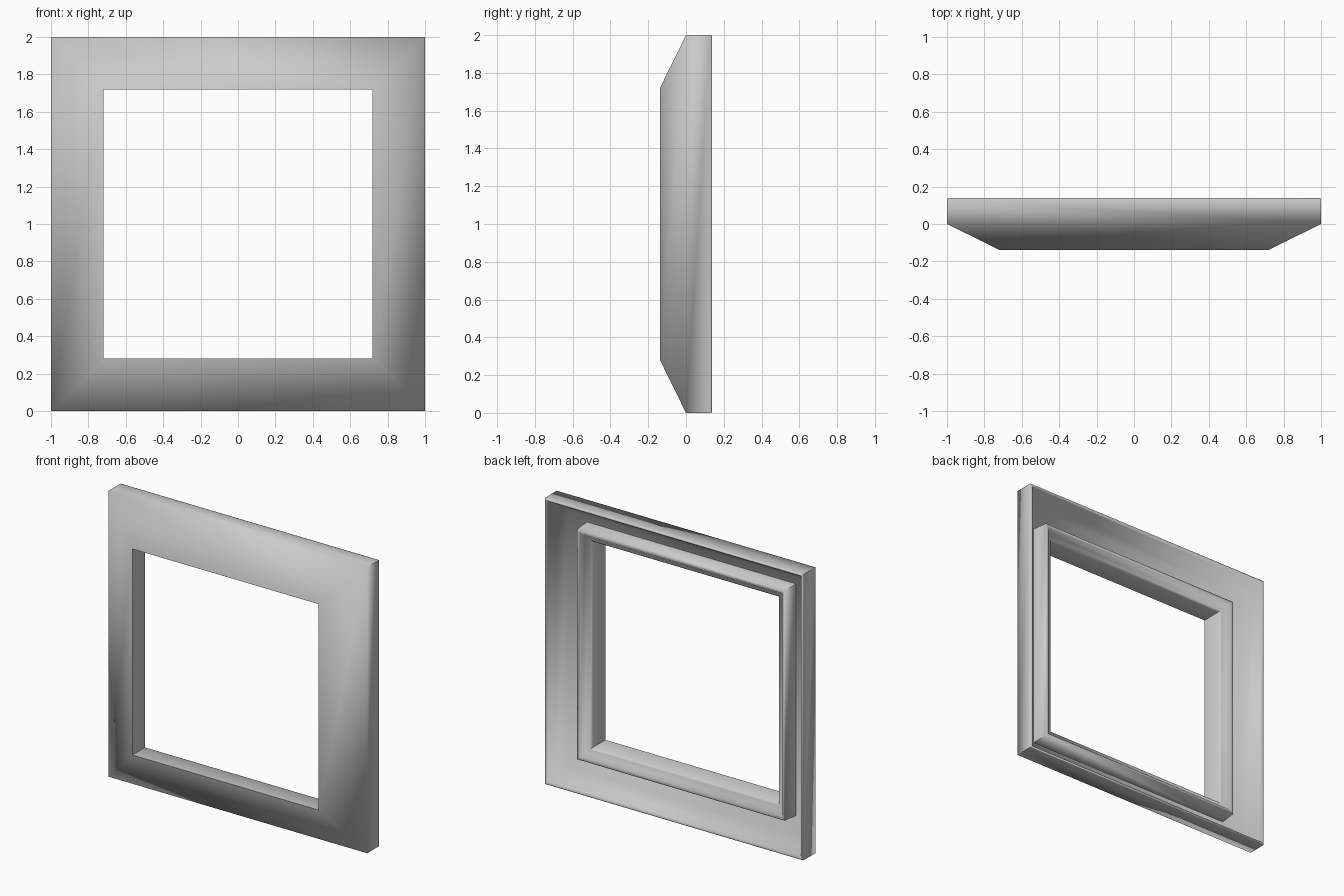
import bpy, bmesh, math

if "Cube" in bpy.data.objects:
    bpy.data.objects.remove(bpy.data.objects["Cube"])

# Moulding cross-section: (distance inward from the outer edge, y depth)
profile = [
    (0.0, 0.0),                                    # outer front edge
    (0.0, 0.13), (0.004, 0.138), (0.012, 0.138),   # outer side and thin back rim
    (0.022, 0.125), (0.05, 0.065), (0.10, 0.02),   # hollow behind the front slope
    (0.15, -0.03), (0.19, -0.06),
    (0.196, 0.055), (0.205, 0.06), (0.22, 0.055),  # inner ridge
    (0.24, 0.03), (0.268, 0.018), (0.28, 0.0),     # small cove to the opening
    (0.28, -0.138),                                # inner front edge
]


def sweep_square(name, section, half, centre_z):
    """Sweep a section around a square with mitred corners."""
    bm = bmesh.new()
    rings = []
    for sx, sz in ((-1, -1), (1, -1), (1, 1), (-1, 1)):
        rings.append([bm.verts.new((sx * (half - d), y, centre_z + sz * (half - d)))
                      for d, y in section])
    n = len(section)
    for i, a in enumerate(rings):
        b = rings[(i + 1) % 4]
        for j in range(n):
            k = (j + 1) % n
            bm.faces.new((a[j], b[j], b[k], a[k]))
    bmesh.ops.recalc_face_normals(bm, faces=bm.faces[:])
    mesh = bpy.data.meshes.new(name)
    bm.to_mesh(mesh)
    bm.free()
    ob = bpy.data.objects.new(name, mesh)
    bpy.context.collection.objects.link(ob)
    return ob


# Picture frame
frame = sweep_square("picture_frame", profile, 1.0, 1.0)
bpy.context.view_layer.objects.active = frame
frame.select_set(True)
bpy.ops.object.shade_smooth_by_angle(angle=math.radians(70))
